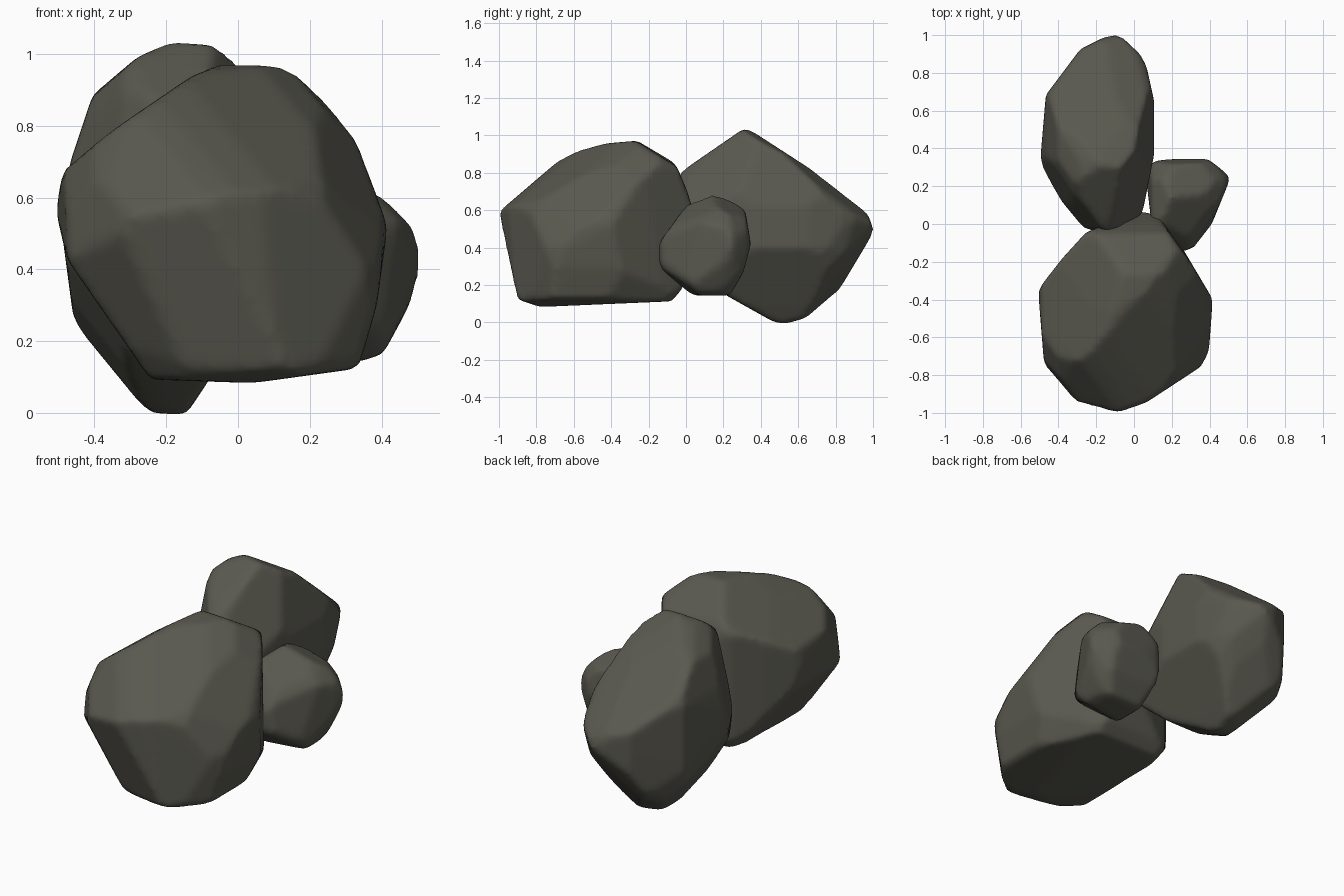
import bpy
import bmesh
from itertools import product
from math import radians, sin, cos
from mathutils import Vector

default_cube = bpy.data.objects.get("Cube")
if default_cube:
    bpy.data.objects.remove(default_cube, do_unlink=True)

# Dark olive-grey stone
stone = bpy.data.materials.new("dark_stone")
stone.use_nodes = True
stone_colour = (0.1, 0.098, 0.078, 1)
stone.diffuse_color = stone_colour
shader = next(n for n in stone.node_tree.nodes if n.type == 'BSDF_PRINCIPLED')
shader.inputs["Base Color"].default_value = stone_colour
shader.inputs["Roughness"].default_value = 0.9

GROW = 0.007  # allowance for the later edge softening
CORNER_CUT = 0.015
BASE = Vector((0, 0, 0))
MIDDLE = Vector((0, 0, 0.527))

# Chiselling directions: turn about z, tilt, and origin of the profile
DIRECTIONS = {
    "front": (0, 0, BASE),
    "side": (90, 0, BASE),
    "top": (0, 90, BASE),
    "front_corner": (35, 26, MIDDLE),
    "back_corner": (215, 35, MIDDLE),
    "under_corner": (142, -27, MIDDLE),
}


def slice_off(bm, point, normal):
    """Remove everything beyond a plane and close the cut."""
    bmesh.ops.bisect_plane(
        bm, geom=bm.verts[:] + bm.edges[:] + bm.faces[:], dist=1e-5,
        plane_co=point, plane_no=normal, clear_outer=True)
    bmesh.ops.holes_fill(bm, edges=bm.edges[:], sides=0)


def chisel(bm, direction, profile):
    """Cut along each side of an anticlockwise profile."""
    turn, tilt, origin = DIRECTIONS[direction]
    a, e = radians(turn), radians(tilt)
    across = Vector((cos(a), sin(a), 0))
    up = Vector((-sin(a) * sin(e), cos(a) * sin(e), cos(e)))
    points = [origin + across * u + up * v for u, v in profile]
    for (u1, v1), (u2, v2) in zip(profile, profile[1:]):
        normal = (across * (v2 - v1) + up * (u1 - u2)).normalized()
        outermost = max(points, key=normal.dot)
        slice_off(bm, outermost + normal * GROW, normal)


def make_rock(name, facets=(), **profiles):
    bm = bmesh.new()
    bmesh.ops.create_cube(bm, size=4)
    for direction, profile in profiles.items():
        # The three square directions are closed outlines
        if DIRECTIONS[direction][2] is BASE:
            profile = profile + profile[:1]
        chisel(bm, direction, profile)
    # Large broken facets
    for point, direction in facets:
        normal = Vector(direction).normalized()
        slice_off(bm, Vector(point) + normal * GROW, normal)
    # Knock back the eight diagonal corners
    for signs in product((-1, 1), repeat=3):
        normal = Vector(signs).normalized()
        reach = max(normal.dot(v.co) for v in bm.verts)
        slice_off(bm, normal * (reach - CORNER_CUT), normal)
    # Rebuild as a clean closed shell
    corners = [v.co.copy() for v in bm.verts]
    bm.free()
    shell = bmesh.new()
    for co in corners:
        shell.verts.new(co)
    bmesh.ops.convex_hull(shell, input=shell.verts[:])
    bmesh.ops.recalc_face_normals(shell, faces=shell.faces[:])
    mesh = bpy.data.meshes.new(name)
    shell.to_mesh(mesh)
    shell.free()
    mesh.materials.append(stone)
    rock = bpy.data.objects.new(name, mesh)
    bpy.context.collection.objects.link(rock)
    # Soften the edges as weathered stone
    remesh = rock.modifiers.new("even_surface", 'REMESH')
    remesh.mode = 'VOXEL'
    remesh.voxel_size = 0.02
    remesh.use_smooth_shade = True
    soften = rock.modifiers.new("worn_edges", 'SMOOTH')
    soften.factor = 0.5
    soften.iterations = 4


# Large rock at the front
make_rock(
    "front_rock",
    front=[(-.24, .1), (.04, .09), (.33, .13), (.38, .3), (.41, .52), (.33, .74),
           (.28, .85), (.2, .95), (-.04, .97), (-.13, .93), (-.48, .69),
           (-.5, .56), (-.47, .43)],
    side=[(-.9, .13), (-.78, .09), (-.08, .12), (-.03, .18), (.04, .35),
          (.06, .5), (0, .7), (-.05, .82), (-.13, .93), (-.2, .97),
          (-.43, .95), (-.87, .83), (-.96, .72), (-1, .62)],
    top=[(-.11, -1), (.06, -.94), (.35, -.75), (.39, -.67), (.41, -.4),
         (.25, -.13), (.12, .04), (.03, .06), (-.25, -.05), (-.45, -.27),
         (-.5, -.36), (-.47, -.73), (-.43, -.81), (-.27, -.96)],
    front_corner=[(-.81, -.23), (-.6, -.62), (-.41, -.72), (-.31, -.73),
                  (-.11, -.69), (.04, -.57), (.13, -.41), (.12, .21),
                  (-.11, .31), (-.2, .31), (-.44, .2), (-.73, .04),
                  (-.8, -.12), (-.81, -.23)],
    back_corner=[(.23, -.37), (.33, -.37), (.6, -.24), (.79, .03), (.81, .1),
                 (.78, .36), (.64, .49), (.56, .52), (.44, .54), (.15, .54),
                 (.02, .51), (-.11, .42)],
    under_corner=[(-.08, .27), (-.24, .32), (-.29, .32), (-.36, .28),
                  (-.66, -.11), (-.74, -.28), (-.68, -.64), (-.52, -.7),
                  (-.36, -.73), (-.26, -.72), (-.07, -.63), (.08, -.51),
                  (.18, -.4), (.18, -.33)],
    facets=[((-.11, -1, .62), (-.22, -1, -.32)),
            ((-.11, -1, .62), (.35, -1, -.03)),
            ((-.11, -1, .62), (-.22, -1, .68))])

# Tall leaning rock at the back
make_rock(
    "back_rock",
    front=[(-.27, .01), (-.15, 0), (-.09, .09), (.1, .4), (.1, .62), (0, .97),
           (-.04, 1.04), (-.13, 1.05), (-.36, .95), (-.39, .91), (-.46, .7),
           (-.49, .55), (-.45, .25), (-.4, .13)],
    side=[(.22, .15), (.47, .01), (.53, 0), (.74, .06), (.82, .19), (1, .49),
          (.96, .59), (.4, 1.05), (.34, 1.05), (.02, .83), (-.03, .79),
          (-.04, .6), (0, .35)],
    top=[(-.25, -.03), (-.05, -.04), (.04, .07), (.1, .37), (.1, .65),
         (.06, .83), (0, .95), (-.07, 1), (-.16, .98), (-.28, .92),
         (-.46, .68), (-.49, .33), (-.39, .14)],
    front_corner=[(.47, .08), (.5, .15), (.54, .34), (.52, .37), (.2, .59),
                  (.1, .63), (-.04, .6), (-.13, .54), (-.16, .47), (-.19, .32)],
    back_corner=[(-.14, .31), (-.17, .3), (-.43, 0), (-.51, -.12), (-.54, -.23),
                 (-.54, -.39), (-.5, -.52), (-.41, -.62), (-.24, -.76),
                 (-.13, -.77), (-.03, -.7), (.1, -.55), (.22, -.37),
                 (.24, -.24), (.22, -.12), (.14, .21), (.05, .25), (-.14, .31)],
    under_corner=[(.16, -.29), (.35, -.33), (.51, -.36), (.68, -.26),
                  (.76, -.13), (.78, -.06), (.79, .31), (.5, .46), (.36, .51),
                  (.24, .53), (.07, .19)])

# Small rock on the left flank
make_rock(
    "small_rock",
    front=[(.14, .15), (.34, .15), (.4, .17), (.47, .3), (.5, .4), (.5, .48),
           (.48, .56), (.44, .59), (.38, .61), (.2, .68), (.1, .6), (.07, .4)],
    side=[(.04, .13), (.23, .15), (.3, .27), (.34, .42), (.31, .6), (.28, .65),
          (.22, .68), (.08, .67), (.02, .64), (-.14, .42), (-.15, .36),
          (-.12, .28), (-.02, .17)],
    top=[(.25, -.14), (.31, -.12), (.38, -.06), (.49, .21), (.5, .25),
         (.4, .33), (.35, .35), (.13, .33), (.1, .32), (.07, .25), (.1, 0)],
    front_corner=[(.16, -.41), (.33, -.44), (.36, -.42), (.47, -.31),
                  (.54, -.18), (.55, -.12), (.52, -.01), (.46, .07),
                  (.33, .14), (.22, .15), (.13, .11)],
    back_corner=[(-.32, .12), (-.38, .12), (-.43, .1), (-.51, .05), (-.55, 0),
                 (-.55, -.06), (-.52, -.16)],
    under_corner=[(-.09, -.28), (.12, -.22), (.14, -.09), (.11, .15),
                  (.04, .22), (.01, .24), (-.23, .24), (-.27, .23),
                  (-.29, .15), (-.32, -.14), (-.31, -.17), (-.09, -.28)])
